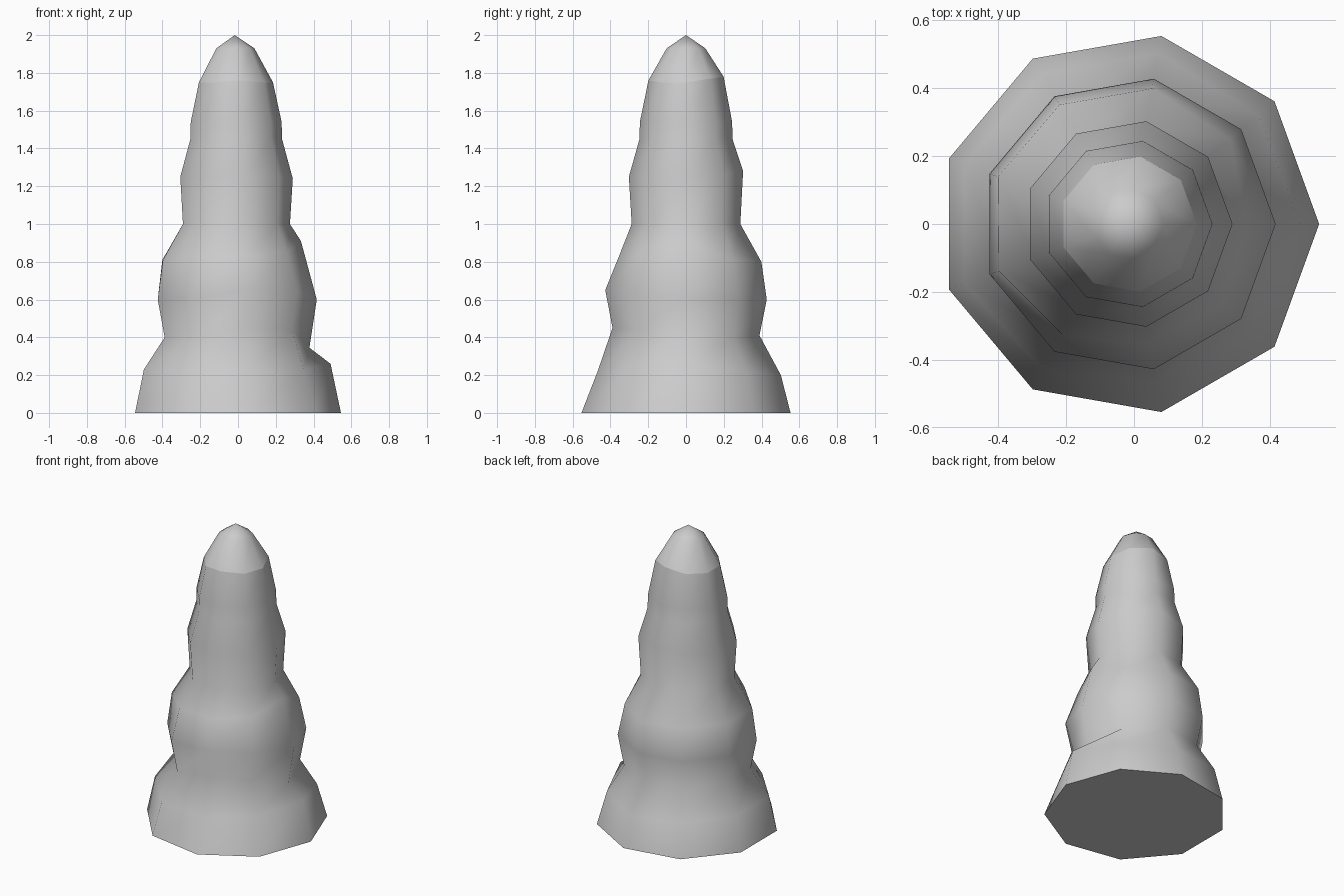
import bpy, bmesh
from math import cos, sin, radians

if "Cube" in bpy.data.objects:
    bpy.data.objects.remove(bpy.data.objects["Cube"])

SIDES = 9
CX = -0.017


def ring(bm, radii, heights):
    """One nine-sided ring; a single number means the same value all round."""
    if not isinstance(radii, list):
        radii = [radii] * SIDES
    if not isinstance(heights, list):
        heights = [heights] * SIDES
    return [bm.verts.new((CX + r * cos(radians(40 * i)), r * sin(radians(40 * i)), z))
            for i, (r, z) in enumerate(zip(radii, heights))]


# Worn ledges: each is full on some sides and flattened on others
low_ledge_r = [0.507, 0.50, 0.51, 0.51, 0.512, 0.512, 0.50, 0.475, 0.475]
low_ledge_z = [0.26, 0.22, 0.20, 0.22, 0.23, 0.23, 0.22, 0.22, 0.23]
low_neck_z = [0.345, 0.39, 0.41, 0.41, 0.40, 0.40, 0.40, 0.45, 0.44]
belly_z = [0.60, 0.60, 0.60, 0.60, 0.60, 0.60, 0.61, 0.65, 0.64]
shoulder_r = [0.35, 0.39, 0.405, 0.405, 0.408, 0.405, 0.38, 0.36, 0.36]
shoulder_z = [0.91, 0.81, 0.80, 0.81, 0.81, 0.81, 0.83, 0.83, 0.85]
collar_z = [1.24, 1.26, 1.28, 1.26, 1.25, 1.25, 1.25, 1.25, 1.25]

profile = [
    (0.562, 0.0),
    (low_ledge_r, low_ledge_z),
    (0.395, low_neck_z),
    (0.434, belly_z),
    (shoulder_r, shoulder_z),
    (0.292, 1.0),
    (0.307, collar_z),
    (0.25, 1.45),
    (0.248, 1.54),
    (0.202, [1.75, 1.77, 1.78, 1.76, 1.75, 1.75, 1.75, 1.76, 1.75]),
    (0.104, 1.93),
]
CAP = 9

# Stacked rock column
bm = bmesh.new()
rings = [ring(bm, r, z) for r, z in profile]
for lo, hi in zip(rings, rings[1:]):
    for i in range(SIDES):
        j = (i + 1) % SIDES
        bm.faces.new((lo[i], lo[j], hi[j], hi[i]))
bm.faces.new(rings[0][::-1])

# Rounded tip
apex = bm.verts.new((CX, 0, 2.0))
for i in range(SIDES):
    bm.faces.new((rings[-1][i], rings[-1][(i + 1) % SIDES], apex))

# Smooth sides, with crisp edges round the foot and the tip
for f in bm.faces:
    f.smooth = len(f.verts) < SIDES
for r in (rings[0], rings[CAP]):
    for i in range(SIDES):
        bm.edges.get((r[i], r[(i + 1) % SIDES])).smooth = False

mesh = bpy.data.meshes.new("stalagmite")
bm.to_mesh(mesh)
bm.free()
bpy.context.collection.objects.link(bpy.data.objects.new("stalagmite", mesh))
